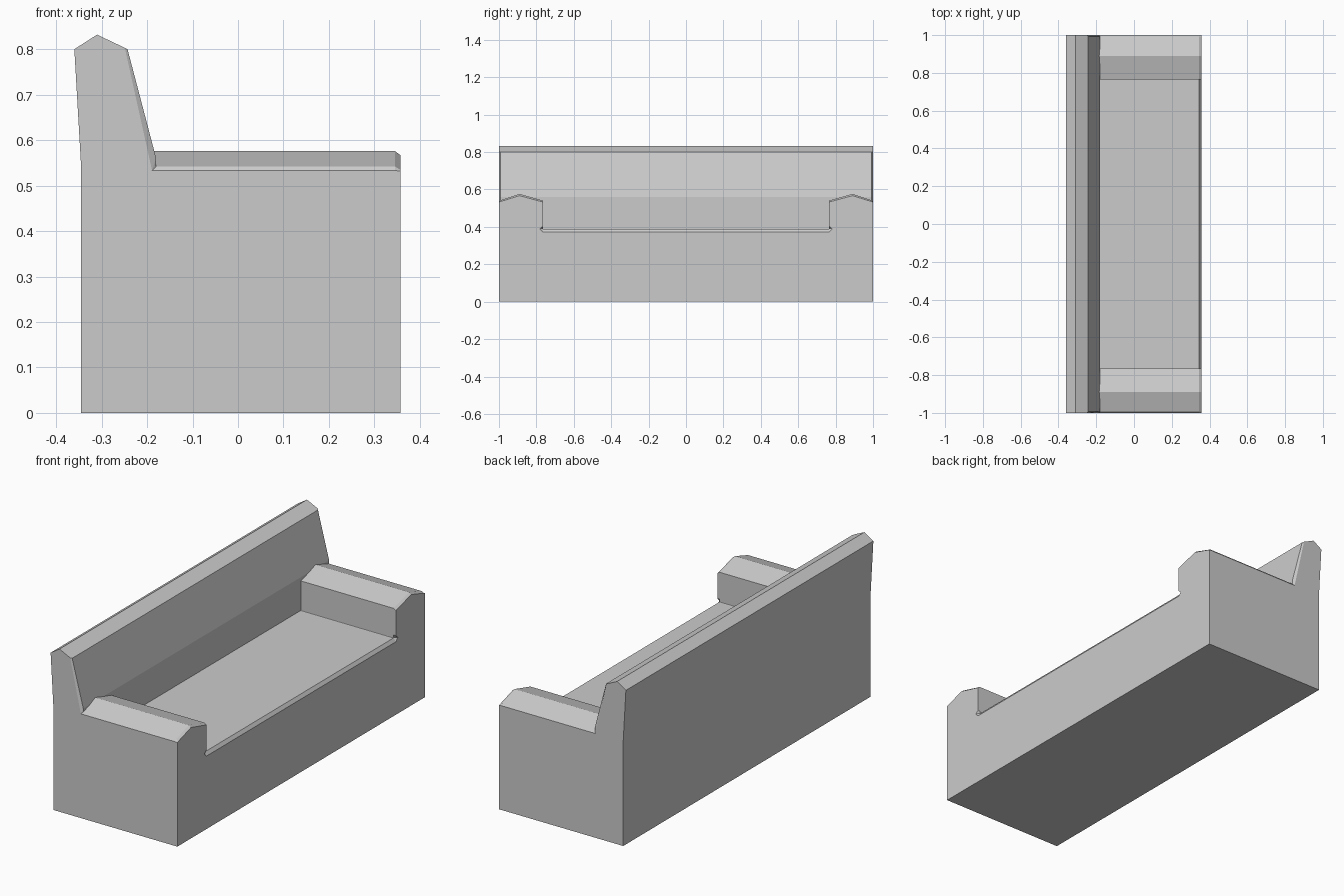
import bpy, bmesh

if "Cube" in bpy.data.objects:
    bpy.data.objects.remove(bpy.data.objects["Cube"])


def loft(name, sections):
    """Closed solid through matching cross-sections."""
    bm = bmesh.new()
    rings = [[bm.verts.new(p) for p in s] for s in sections]
    n = len(rings[0])
    for a, b in zip(rings, rings[1:]):
        for i in range(n):
            j = (i + 1) % n
            bm.faces.new((a[i], a[j], b[j], b[i]))
    bm.faces.new(rings[0])
    bm.faces.new(rings[-1])
    bmesh.ops.recalc_face_normals(bm, faces=bm.faces)
    me = bpy.data.meshes.new(name)
    bm.to_mesh(me)
    bm.free()
    ob = bpy.data.objects.new(name, me)
    bpy.context.collection.objects.link(ob)
    return ob


def body_section(x, half):
    """Mirror half of the seat-and-arms outline across the middle."""
    full = half + [(-y, z) for y, z in reversed(half)]
    return [(x, y, z) for y, z in full]


# Seat and arms: one outline run from the back to the front, with a front bevel
main = [(1, 0), (1, .533), (.993, .542), (.89, .576), (.765, .541),
        (.765, .405), (.765, .392), (.764, .390)]
front = [(1, 0), (1, .532), (.993, .535), (.89, .567), (.765, .533),
         (.765, .403), (.782, .390), (.765, .373)]
body = loft("sofa", [body_section(-.25, main),
                     body_section(.345, main),
                     body_section(.357, front)])

# Backrest: side profile run along the length, with bevelled ends
end = [(-.345, 0), (-.345, .54), (-.36, .80), (-.31, .832),
       (-.249, .803), (-.189, .533), (-.185, .39), (-.185, 0)]
inner = end[:4] + [(-.243, .80), (-.180, .56), (-.180, .39), (-.180, 0)]
back = loft("backrest", [[(x, y, z) for x, z in p] for y, p in
                         ((-1, end), (-.993, inner), (.993, inner), (1, end))])

# Merge into one clean upholstered shell
mod = body.modifiers.new("join_backrest", 'BOOLEAN')
mod.operation = 'UNION'
mod.solver = 'EXACT'
mod.object = back
bpy.context.view_layer.objects.active = body
bpy.ops.object.modifier_apply(modifier=mod.name)
bpy.data.objects.remove(back)
